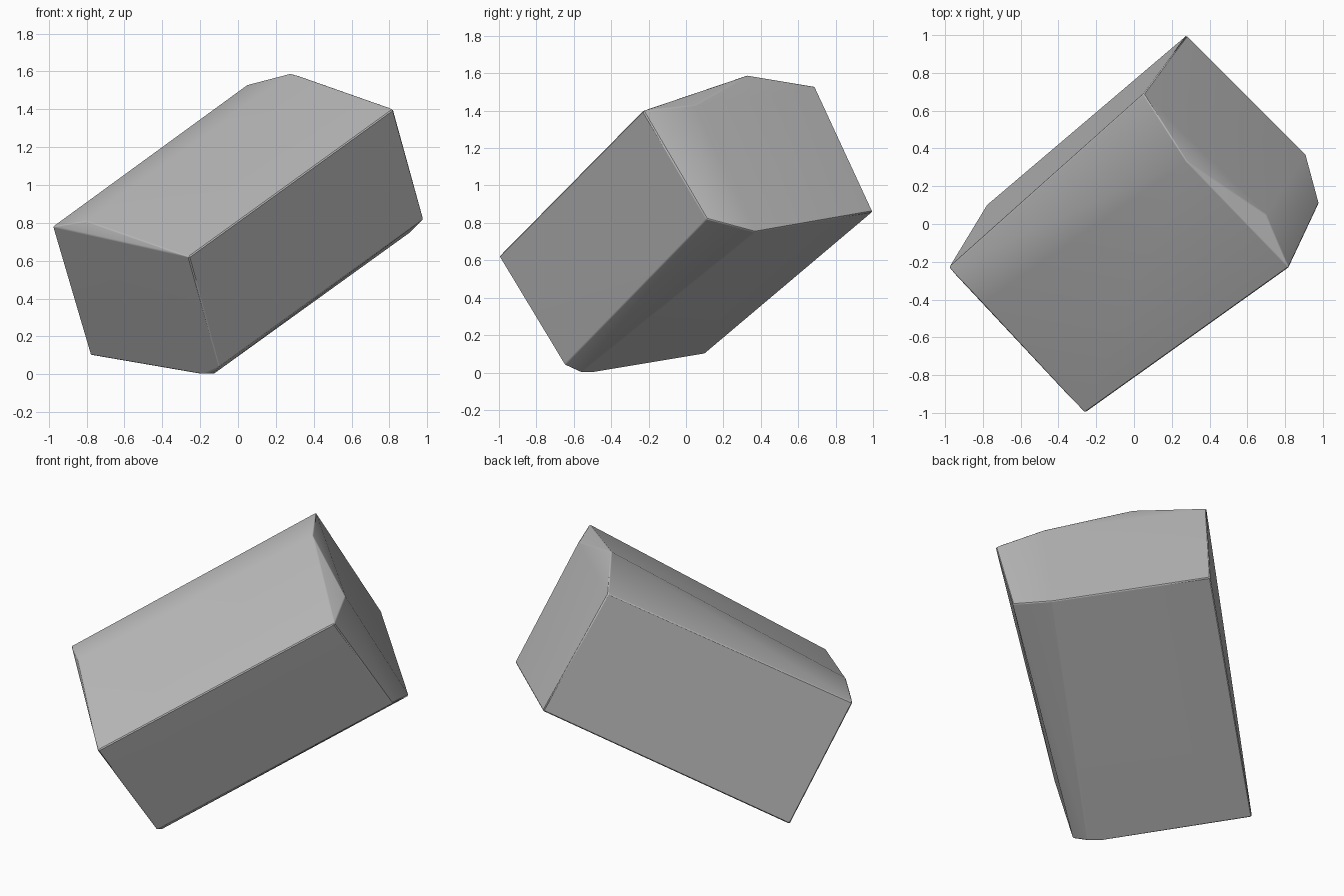
import bpy
import bmesh
from math import radians

cube = bpy.data.objects.get("Cube")
if cube:
    bpy.data.objects.remove(cube, do_unlink=True)

# Plain stone colour
stone = bpy.data.materials.new("stone_grey")
stone.use_nodes = True
grey = (0.5, 0.5, 0.5, 1)
stone.diffuse_color = grey
bsdf = stone.node_tree.nodes["Principled BSDF"]
bsdf.inputs["Base Color"].default_value = grey
bsdf.inputs["Roughness"].default_value = 0.9

# Corners of the tilted block
lower_end = [(-0.26, -1, 0.62), (-0.1, -0.65, 0.04), (-0.13, -0.56, 0),
             (-0.2, -0.5, 0), (-0.78, 0.1, 0.1), (-0.98, -0.23, 0.78),
             (-0.8, -0.42, 0.81)]
upper_end = [(0.82, -0.23, 1.4), (0.98, 0.11, 0.82), (0.91, 0.37, 0.75),
             (0.28, 1, 0.86), (0.05, 0.69, 1.53), (0.28, 0.33, 1.59),
             (0.7, 0.05, 1.43)]

# Wrap the corners in a chiselled shell and merge the nearly flat facets
bm = bmesh.new()
for corner in lower_end + upper_end:
    bm.verts.new(corner)
bmesh.ops.convex_hull(bm, input=bm.verts[:])
bmesh.ops.dissolve_limit(bm, angle_limit=radians(4), verts=bm.verts[:],
                         edges=bm.edges[:])
bmesh.ops.recalc_face_normals(bm, faces=bm.faces[:])

# Slightly worn edges
worn = [e for e in bm.edges if e.calc_face_angle(0) > radians(28)]
bmesh.ops.bevel(bm, geom=worn, offset=0.006, segments=1, profile=0.5,
                affect='EDGES', clamp_overlap=True)

mesh = bpy.data.meshes.new("rock")
bm.to_mesh(mesh)
bm.free()
mesh.materials.append(stone)
rock = bpy.data.objects.new("rock", mesh)
bpy.context.collection.objects.link(rock)

# Soft shading over the shallow facets, crisp on the main edges
bpy.ops.object.select_all(action='DESELECT')
rock.select_set(True)
bpy.context.view_layer.objects.active = rock
bpy.ops.object.shade_smooth_by_angle(angle=radians(35))
weighted = rock.modifiers.new("face_weighting", 'WEIGHTED_NORMAL')
weighted.keep_sharp = True
